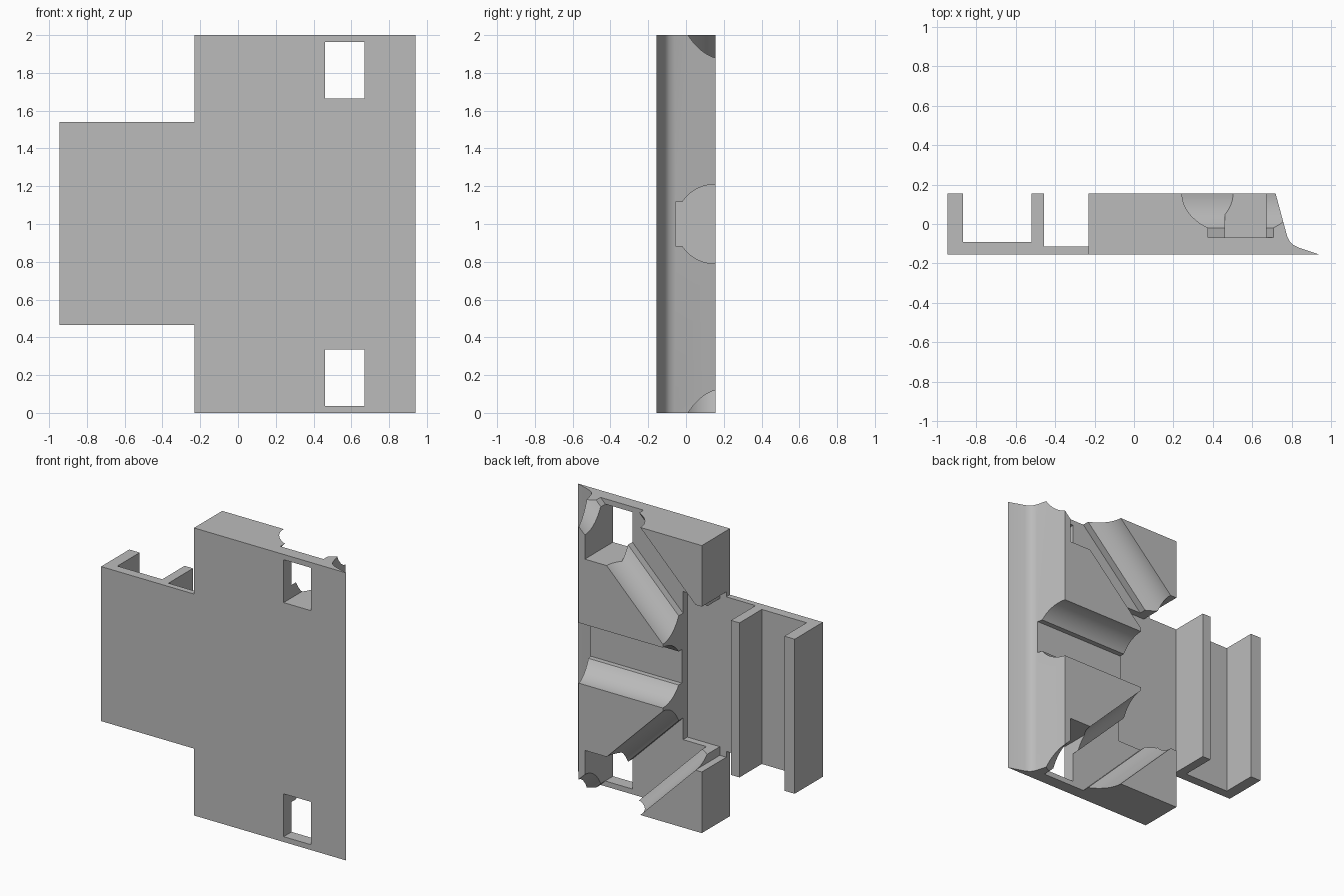
import bpy
import bmesh
from math import cos, sin, asin, pi
from mathutils import Vector

cube = bpy.data.objects.get("Cube")
if cube:
    bpy.data.objects.remove(cube, do_unlink=True)

BACK, FRONT, FLOOR = 0.155, -0.155, -0.115

grey = bpy.data.materials.new("plain grey")
grey.use_nodes = True
grey.diffuse_color = (0.5, 0.5, 0.5, 1)
grey.node_tree.nodes["Principled BSDF"].inputs["Base Color"].default_value = (0.5, 0.5, 0.5, 1)


def prism(name, profile, origin, across, along):
    """Extrude a (across, y) profile from origin by the vector along."""
    bm = bmesh.new()
    across, along = Vector(across).normalized(), Vector(along)
    verts = [bm.verts.new(Vector(origin) + across * u + Vector((0, v, 0))) for u, v in profile]
    face = bm.faces.new(verts)
    grown = bmesh.ops.extrude_face_region(bm, geom=[face])["geom"]
    bmesh.ops.translate(bm, vec=along, verts=[g for g in grown if isinstance(g, bmesh.types.BMVert)])
    bmesh.ops.recalc_face_normals(bm, faces=bm.faces)
    mesh = bpy.data.meshes.new(name)
    bm.to_mesh(mesh)
    bm.free()
    mesh.materials.append(grey)
    obj = bpy.data.objects.new(name, mesh)
    bpy.context.collection.objects.link(obj)
    return obj


def box(name, x, y, z):
    profile = [(x[0], y[0]), (x[1], y[0]), (x[1], y[1]), (x[0], y[1])]
    return prism(name, profile, (0, 0, z[0]), (1, 0, 0), (0, 0, z[1] - z[0]))


def combine(target, tool, operation):
    """Apply a boolean and remove the tool."""
    tool.hide_render = True
    mod = target.modifiers.new(operation, "BOOLEAN")
    mod.operation, mod.solver, mod.object = operation, "EXACT", tool
    bpy.context.view_layer.objects.active = target
    bpy.ops.object.modifier_apply(modifier=mod.name)
    bpy.data.objects.remove(tool, do_unlink=True)


def groove_profile(floor, radius=0.21, half=0.117, steps=14):
    """Round channel centred on the back face, with a flat slot below it."""
    stop = pi / 2 - asin(half / radius)
    right = [(radius, 0.3)] + [
        (radius * cos(stop * i / steps), BACK - radius * sin(stop * i / steps))
        for i in range(steps + 1)] + [(half, floor)]
    return right + [(-u, v) for u, v in reversed(right)]


# Main block with its flared right edge
body = prism("body_block", [
    (-0.23, FRONT), (0.94, FRONT), (0.83, -0.118), (0.805, -0.105), (0.788, -0.088),
    (0.776, -0.062), (0.717, BACK), (-0.23, BACK)], (0, 0, 0), (1, 0, 0), (0, 0, 2))

# Side mount with two upright rails
mount = prism("rail_mount", [
    (-0.945, FRONT), (-0.2, FRONT), (-0.2, FLOOR), (-0.455, FLOOR), (-0.455, BACK),
    (-0.52, BACK), (-0.52, -0.09), (-0.865, -0.09), (-0.865, BACK), (-0.945, BACK)],
    (0, 0, 0.465), (1, 0, 0), (0, 0, 1.075))
combine(body, mount, "UNION")

# Junction pocket and its wider mouth
combine(body, box("junction_cutter", (-0.2, 0.07), (FLOOR, 0.3), (0.485, 1.515)), "DIFFERENCE")
combine(body, box("mouth_cutter", (-0.26, -0.18), (FLOOR, 0.3), (0.425, 1.575)), "DIFFERENCE")

# Straight groove out to the right edge
combine(body, prism("straight_groove_cutter", groove_profile(-0.055), (0.02, 0, 1),
                    (0, 0, 1), (1.2, 0, 0)), "DIFFERENCE")

# Mirrored diagonal grooves and through windows
for side in (1, -1):
    groove = prism("diagonal_groove_cutter", groove_profile(-0.068),
                   (-0.1, 0, 1 + side * 0.36), (1, 0, -side), (1.1, 0, side * 1.1))
    combine(body, groove, "DIFFERENCE")
    heights = sorted((1 + side * 0.665, 1 + side * 0.963))
    combine(body, box("window_cutter", (0.46, 0.67), (-0.3, 0.3), heights), "DIFFERENCE")

# Smooth channel walls, crisp edges
bpy.ops.object.select_all(action="DESELECT")
body.select_set(True)
bpy.context.view_layer.objects.active = body
bpy.ops.object.shade_smooth_by_angle(angle=0.5)
